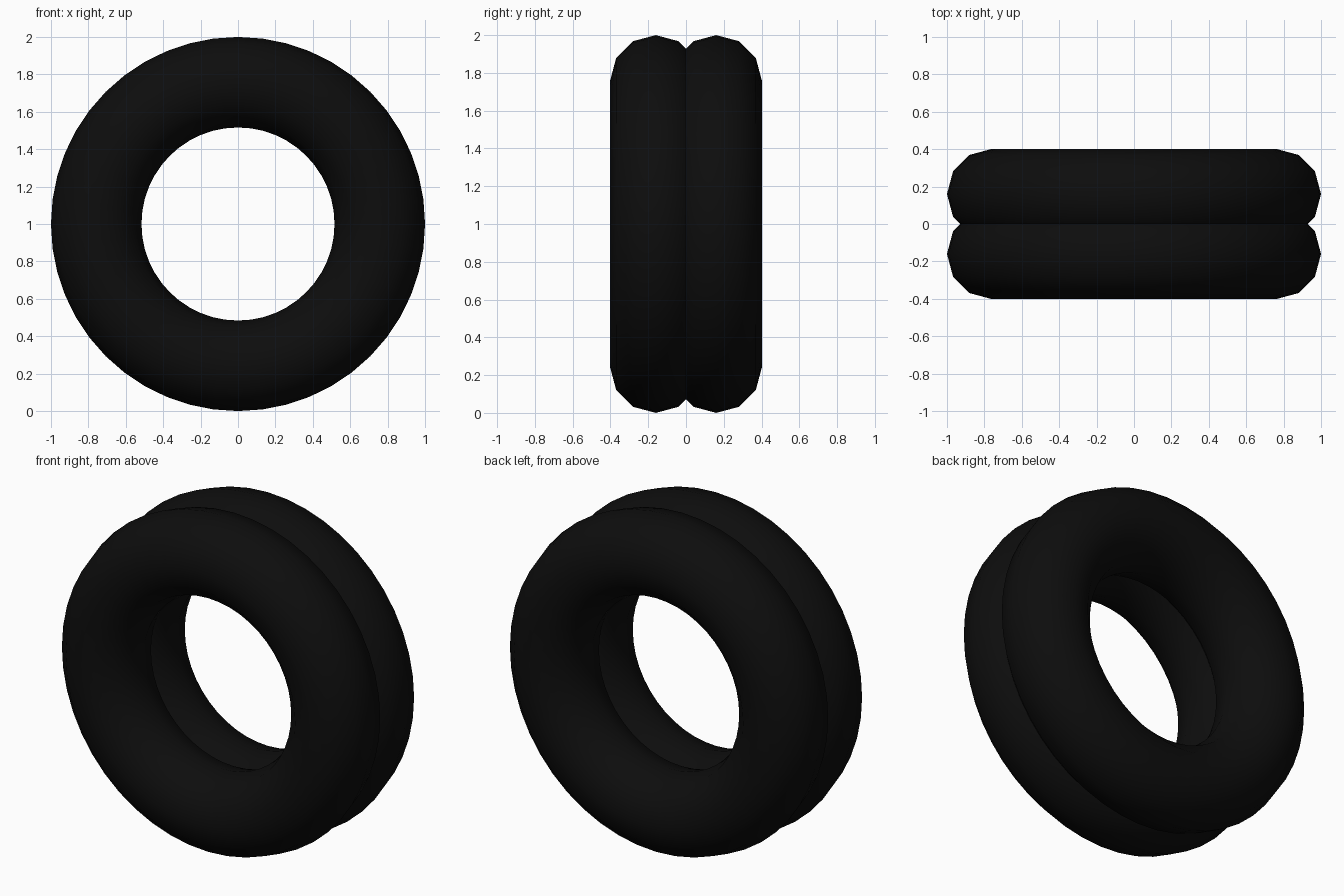
import bpy
from math import pi

if "Cube" in bpy.data.objects:
    bpy.data.objects.remove(bpy.data.objects["Cube"])

# Black rubber
rubber = bpy.data.materials.new("black_rubber")
rubber.diffuse_color = (0.004, 0.004, 0.004, 1)
rubber.use_nodes = True
rubber.node_tree.nodes["Principled BSDF"].inputs["Base Color"].default_value = rubber.diffuse_color


def tyre_ring(name, y):
    bpy.ops.mesh.primitive_torus_add(
        major_segments=48, minor_segments=12,
        major_radius=0.758, minor_radius=0.242,
        location=(0, y, 1), rotation=(pi / 2, 0, 0))
    ring = bpy.context.object
    ring.name = name
    ring.data.materials.append(rubber)
    bpy.ops.object.transform_apply(location=False, rotation=True, scale=False)
    bpy.ops.object.shade_smooth()


# Two overlapping rings side by side, meeting in a groove
tyre_ring("front_tyre", -0.16)
tyre_ring("back_tyre", 0.16)
